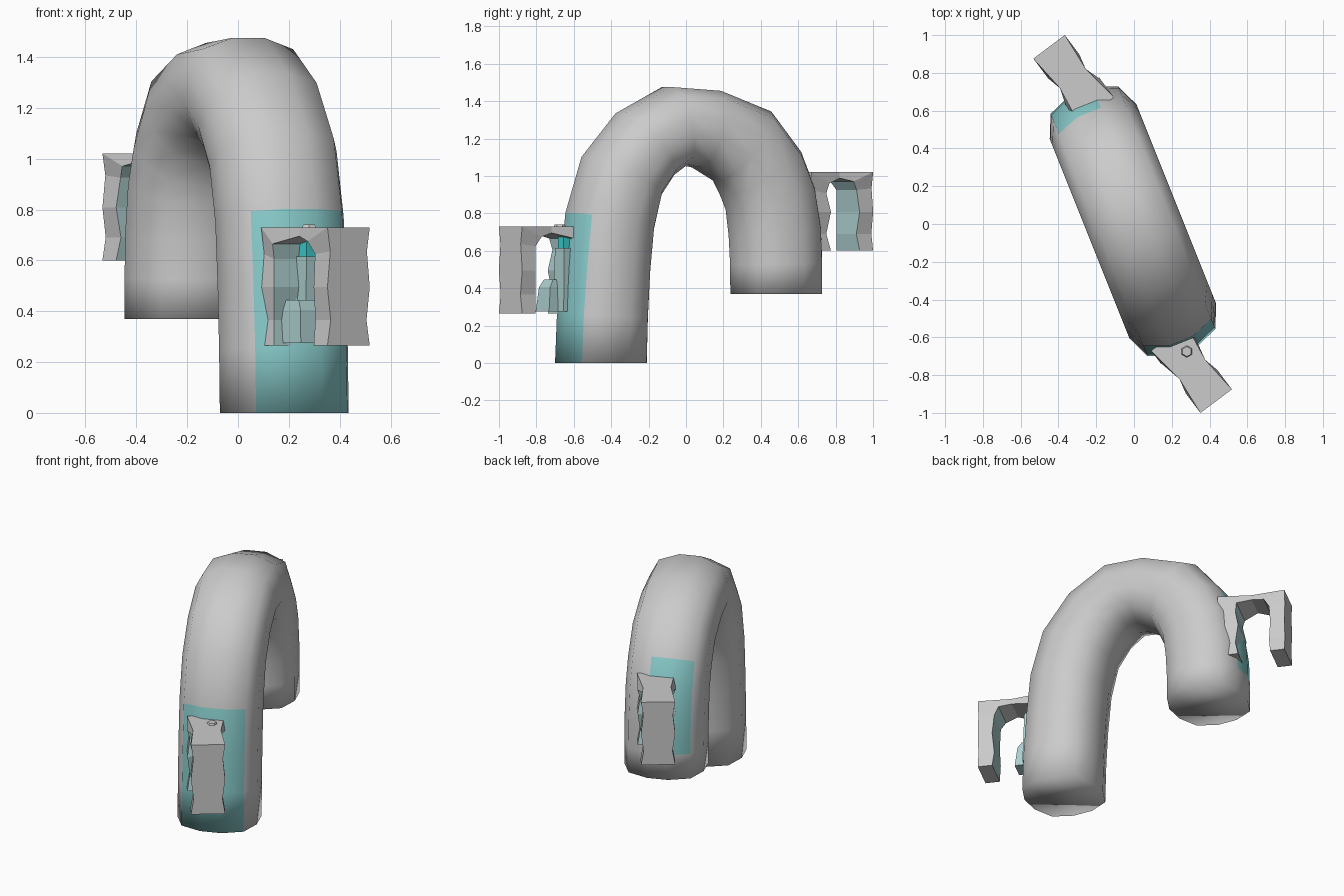
import bpy, bmesh, math
from mathutils import Vector, Matrix

if "Cube" in bpy.data.objects:
    bpy.data.objects.remove(bpy.data.objects["Cube"])


def material(name, rgb):
    m = bpy.data.materials.new(name)
    m.diffuse_color = (*rgb, 1)
    m.use_nodes = True
    m.node_tree.nodes["Principled BSDF"].inputs["Base Color"].default_value = m.diffuse_color
    return m


GREY = material("grey", (0.6, 0.6, 0.6))
TEAL = material("teal", (0.25, 0.6, 0.6))
PALE = material("pale_teal", (0.42, 0.62, 0.62))
BRIGHT = material("bright_teal", (0.05, 0.65, 0.65))


def finish(bm, name, mats, smooth=False):
    bmesh.ops.recalc_face_normals(bm, faces=bm.faces)
    for f in bm.faces:
        f.smooth = smooth
    me = bpy.data.meshes.new(name)
    bm.to_mesh(me)
    bm.free()
    for m in mats:
        me.materials.append(m)
    ob = bpy.data.objects.new(name, me)
    bpy.context.collection.objects.link(ob)
    return ob


def loft(bm, rings):
    """Join closed rings of points with quads and cap both ends."""
    rows = [[bm.verts.new(p) for p in r] for r in rings]
    n = len(rows[0])
    for a, b in zip(rows, rows[1:]):
        for i in range(n):
            j = (i + 1) % n
            bm.faces.new((a[i], a[j], b[j], b[i]))
    bm.faces.new(rows[0])
    bm.faces.new(rows[-1])


OUT = Vector((0.6, -0.8, 0))   # direction the front bracket points


def arch():
    # centre line (y, z, half thickness in the arch plane)
    path = [(-.455, 0, .24), (-.447, .25, .238), (-.432, .5, .235), (-.408, .76, .235),
            (-.345, 1.0, .23), (-.22, 1.17, .22), (-.06, 1.268, .215),
            (.11, 1.25, .215), (.30, 1.16, .235), (.40, 1.01, .24), (.45, .88, .24),
            (.475, .7, .243), (.482, .53, .241), (.482, .37, .24)]
    pts = [Vector((-.4 * y, y, z)) for y, z, r in path]
    side = Vector((.928, .371, 0)).normalized()
    rings = []
    for k, p in enumerate(pts):
        if k in (0, len(pts) - 1):
            t = Vector((0, 0, 1 if k == 0 else -1))
        else:
            t = (pts[k + 1] - pts[k - 1]).normalized()
        nrm = t.cross(side)
        ring = []
        for i in range(12):
            a = math.tau * (i + .5) / 12
            c, s = math.cos(a), math.sin(a)
            q = (abs(c) ** 2.7 + abs(s) ** 2.7) ** (-1 / 2.7)
            ring.append(p + side * (c * q * .25) + nrm * (s * q * path[k][2]))
        rings.append(ring)
    bm = bmesh.new()
    loft(bm, rings)
    bmesh.ops.recalc_face_normals(bm, faces=bm.faces)
    # teal tint where the brackets meet the tube
    for f in bm.faces:
        c, d = f.calc_center_median(), f.normal.dot(OUT)
        if c.y < -.5 and d > .7 and c.z < .75:
            f.material_index = 1
        if c.y > .55 and d < -.85 and .55 < c.z < 1.05:
            f.material_index = 1
    finish(bm, "arched_tube", [GREY, TEAL], True)


def bracket(name, origin, angle, height, t):
    # stations of the hooked bar: outer (u, z), inner (u, z), half width
    st = [(.42, 0, .33, 0, .104), (.42, .1, .32, .1, .088), (.42, .23, .33, .23, .104),
          (.42, .37, .32, .36, .09), (.42, .465, .29, .41, .104),
          (.21, .465, .21, .43, .085),
          (0, .465, t, .40, .115), (0, .36, t - .01, .34, .1), (0, .23, t + .01, .23, .115),
          (0, .1, t - .01, .1, .1), (0, 0, t + .01, 0, .115)]
    rings = [[Vector(v) for v in ((a, -w, b), (a, w, b), (c, w, d), (c, -w, d))]
             for a, b, c, d, w in st]
    bm = bmesh.new()
    loft(bm, rings)
    bmesh.ops.recalc_face_normals(bm, faces=bm.faces)
    # surfaces facing into the hook are tinted
    for f in bm.faces:
        c = f.calc_center_median()
        if .02 < c.x < .4 and abs(f.normal.x) > .7 and c.z < .42:
            f.material_index = 1
    ob = finish(bm, name, [GREY, PALE])
    ob.matrix_world = (Matrix.Translation(origin) @ Matrix.Rotation(angle, 4, 'Z')
                       @ Matrix.Diagonal((1, 1, height / .465, 1)))
    return ob


def block(name, mat, frame, sections):
    """Tapered upright block; sections are (z, u0, u1, w0, w1)."""
    bm = bmesh.new()
    loft(bm, [[Vector((u, w, z)) for u, w in ((a, c), (b, c), (b, d), (a, d))]
              for z, a, b, c, d in sections])
    finish(bm, name, [mat]).matrix_world = frame.matrix_world


arch()
ang = math.atan2(OUT.y, OUT.x)
front = bracket("front_hook_bracket", (.183, -.602, .265), ang, .465, .075)
back = bracket("back_hook_bracket", (-.198, .602, .60), ang + math.pi, .42, .12)

# stepped latch inside the front bracket
block("latch_upright", PALE, front, [(.01, .05, .14, 0, .1), (.35, .05, .13, .01, .09)])
block("latch_step", PALE, front, [(.01, .05, .2, -.07, .05), (.14, .05, .185, -.06, .04),
                                  (.18, .05, .16, -.05, .03)])
block("latch_strip", BRIGHT, front, [(.17, .04, .11, .02, .07), (.43, .04, .12, .02, .07)])

# small hexagonal bolt head on top of the front bracket
bm = bmesh.new()
bmesh.ops.create_cone(bm, cap_ends=True, segments=6, radius1=.034, radius2=.026, depth=.016)
bolt = finish(bm, "bolt_head", [GREY])
bolt.location = (.28, -.675, .733)
